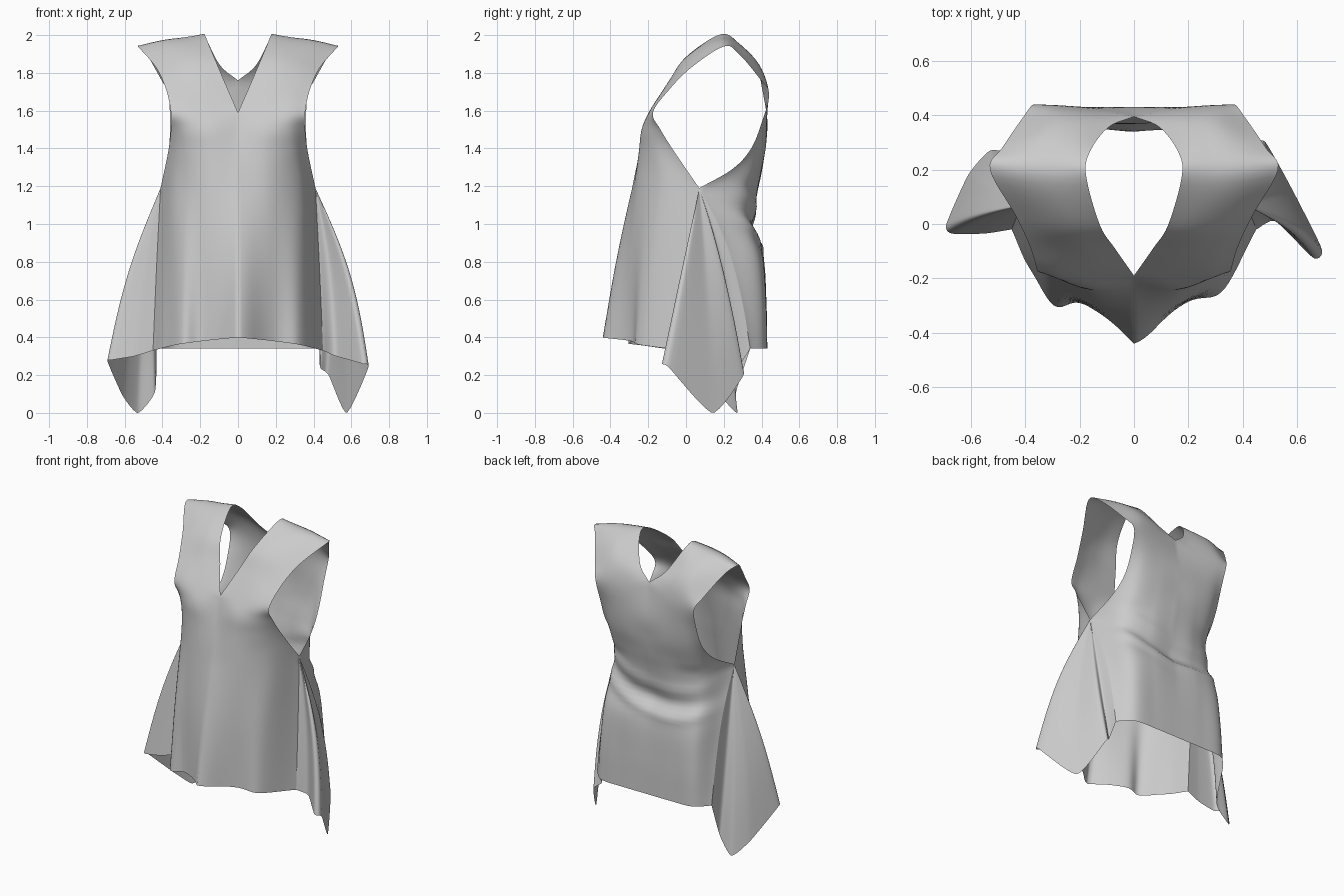
import bpy, bmesh
from math import exp, sin, pi
from mathutils import Vector

if "Cube" in bpy.data.objects:
    bpy.data.objects.remove(bpy.data.objects["Cube"])

# Each row: four x,y,z points from centre line (or neck edge) to side (or armhole edge)
FRONT = [
    (0, -.41, .40, .19, -.29, .38, .33, -.23, .36, .45, -.02, .33),
    (0, -.355, .80, .18, -.285, .80, .33, -.19, .80, .43, .03, .80),
    (0, -.285, 1.19, .18, -.255, 1.19, .33, -.14, 1.19, .41, .07, 1.19),
    (0, -.245, 1.38, .16, -.245, 1.38, .29, -.18, 1.38, .37, -.06, 1.38),
    (0, -.215, 1.50, .15, -.235, 1.50, .27, -.205, 1.50, .355, -.135, 1.50),
    (0, -.19, 1.59, .14, -.19, 1.60, .27, -.19, 1.60, .355, -.175, 1.59),
    (.07, -.09, 1.75, .19, -.095, 1.75, .29, -.09, 1.74, .38, -.09, 1.71),
    (.125, -.005, 1.88, .23, 0, 1.88, .33, .01, 1.86, .435, .03, 1.83),
    (.175, .17, 2.0, .28, .17, 1.985, .40, .18, 1.97, .53, .20, 1.94),
]
BACK = [
    (.165, .26, 1.975, .26, .28, 1.955, .36, .29, 1.935, .485, .28, 1.90),
    (.095, .355, 1.84, .20, .38, 1.845, .30, .39, 1.835, .41, .39, 1.77),
    (0, .395, 1.76, .15, .42, 1.72, .28, .435, 1.71, .37, .44, 1.69),
    (0, .43, 1.55, .15, .43, 1.55, .27, .425, 1.55, .36, .405, 1.55),
    (0, .42, 1.40, .15, .42, 1.40, .28, .40, 1.40, .365, .345, 1.40),
    (0, .40, 1.27, .16, .39, 1.27, .30, .35, 1.27, .385, .245, 1.29),
    (0, .375, 1.15, .17, .365, 1.15, .33, .29, 1.16, .41, .07, 1.19),
    (0, .35, .96, .17, .36, .97, .33, .32, .99, .42, .17, 1.0),
    (0, .405, .82, .18, .41, .82, .34, .38, .82, .425, .24, .82),
    (0, .425, .58, .18, .425, .58, .34, .41, .58, .43, .30, .58),
    (0, .43, .34, .18, .43, .34, .34, .42, .34, .43, .34, .34),
]
ROWS = [[Vector(r[i:i + 3]) for i in (0, 3, 6, 9)] for r in FRONT + BACK]
APEX_FRONT, NECK_FRONT, NECK_BACK, APEX_BACK, LAST = 2, 5, 11, 15, len(ROWS) - 1
SEG, COLS = 6, 28
# Rows where the lines across the rows turn a corner (neck edge, two inner lines, armhole)
CORNERS = [(0, NECK_FRONT, NECK_BACK, LAST), (0, LAST), (0, LAST),
           (0, APEX_FRONT, APEX_BACK, LAST)]


def spline(pts, u, tension=.5):
    """Cardinal spline through pts, u in 0..len-1."""
    i = min(int(u), len(pts) - 2)
    t = u - i
    p1, p2 = pts[i], pts[i + 1]
    p0 = pts[i - 1] if i else p1 * 2 - p2
    p3 = pts[i + 2] if i + 2 < len(pts) else p2 * 2 - p1
    m1, m2 = (p2 - p0) * tension, (p3 - p1) * tension
    return (p1 * (2*t**3 - 3*t*t + 1) + m1 * (t**3 - 2*t*t + t)
            + p2 * (3*t*t - 2*t**3) + m2 * (t**3 - t*t))


def line_point(k, u):
    """Point on lengthwise line k, kept sharp at its corners."""
    for a, b in zip(CORNERS[k], CORNERS[k][1:]):
        if u <= b:
            return spline([r[k] for r in ROWS[a:b + 1]], u - a)


def bump(x, centre, width):
    return exp(-((x - centre) / width) ** 2)


def body_point(u, v, side):
    """Point on the tunic: u runs front hem - shoulder - back hem, v centre - side."""
    p = spline([line_point(k, u) for k in range(4)], v * 3)
    p.x = max(0, p.x) * side
    ease = 1 - v ** 4
    if u < APEX_FRONT:      # drape folds of the front skirt
        fade = (1 - u / APEX_FRONT) * ease
        p.y += fade * (-.035 * bump(p.x, .03, .08) - .05 * bump(p.x, -.29, .06)
                       - .05 * bump(p.x, -.42, .04) - .015 * bump(p.x, .32, .06))
    if u > APEX_BACK - 1:   # sagging wrinkles in the small of the back
        for z, a in ((1.06, .010), (.97, -.012), (.89, .018)):
            p.y += a * ease * bump(p.z, z + .6 * p.x**2 + .12 * p.x, .035)
    return p


def build(name, grid_list):
    """Make one smooth object from grids of points."""
    bm = bmesh.new()
    for g in grid_list:
        vs = [[bm.verts.new(p) for p in row] for row in g]
        for a, b in zip(vs, vs[1:]):
            for j in range(len(a) - 1):
                bm.faces.new((a[j], a[j + 1], b[j + 1], b[j]))
    bmesh.ops.remove_doubles(bm, verts=bm.verts, dist=.0005)
    bmesh.ops.recalc_face_normals(bm, faces=bm.faces)
    me = bpy.data.meshes.new(name)
    bm.to_mesh(me)
    bm.free()
    for f in me.polygons:
        f.use_smooth = True
    bpy.context.collection.objects.link(bpy.data.objects.new(name, me))


# Tunic body: front, shoulders and back in one sheet
build("tunic_body", [[[body_point(i / SEG, j / COLS, side) for j in range(COLS + 1)]
                      for i in range(LAST * SEG + 1)] for side in (1, -1)])


# Side panels: pointed flared inserts hanging from the underarm
def side_panel(name, side, hem, bulge, n=30, m=48):
    apex = body_point(APEX_FRONT, 1, side)
    f0, b0 = body_point(0, 1, side), body_point(LAST, 1, side)
    pts = [f0] + [Vector(p) for p in hem] + [b0]
    grid = []
    for i in range(n + 1):
        t = i / n
        # follow the side seams of the body at both edges
        df = body_point(APEX_FRONT * (1 - t), 1, side) - apex.lerp(f0, t)
        db = body_point(APEX_BACK + (LAST - APEX_BACK) * t, 1, side) - apex.lerp(b0, t)
        row = []
        for j in range(m + 1):
            s = j / m
            p = apex.lerp(spline(pts, s * (len(pts) - 1), .3), t)
            p += df * (1 - s) ** 3 + db * s ** 3
            p.x += side * bulge * sin(pi * t) * sin(pi * s)
            row.append(p)
        grid.append(row)
    build(name, [grid])


side_panel("right_side_panel", 1,
           [(.52, .01, .30), (.66, -.125, .26), (.69, -.09, .24), (.575, .14, 0),
            (.48, .305, .20), (.435, .28, .24)], .045)
side_panel("left_side_panel", -1,
           [(-.55, -.035, .30), (-.67, -.035, .28), (-.69, 0, .27), (-.61, .18, .09),
            (-.53, .27, 0), (-.44, .265, .11)], .03)
